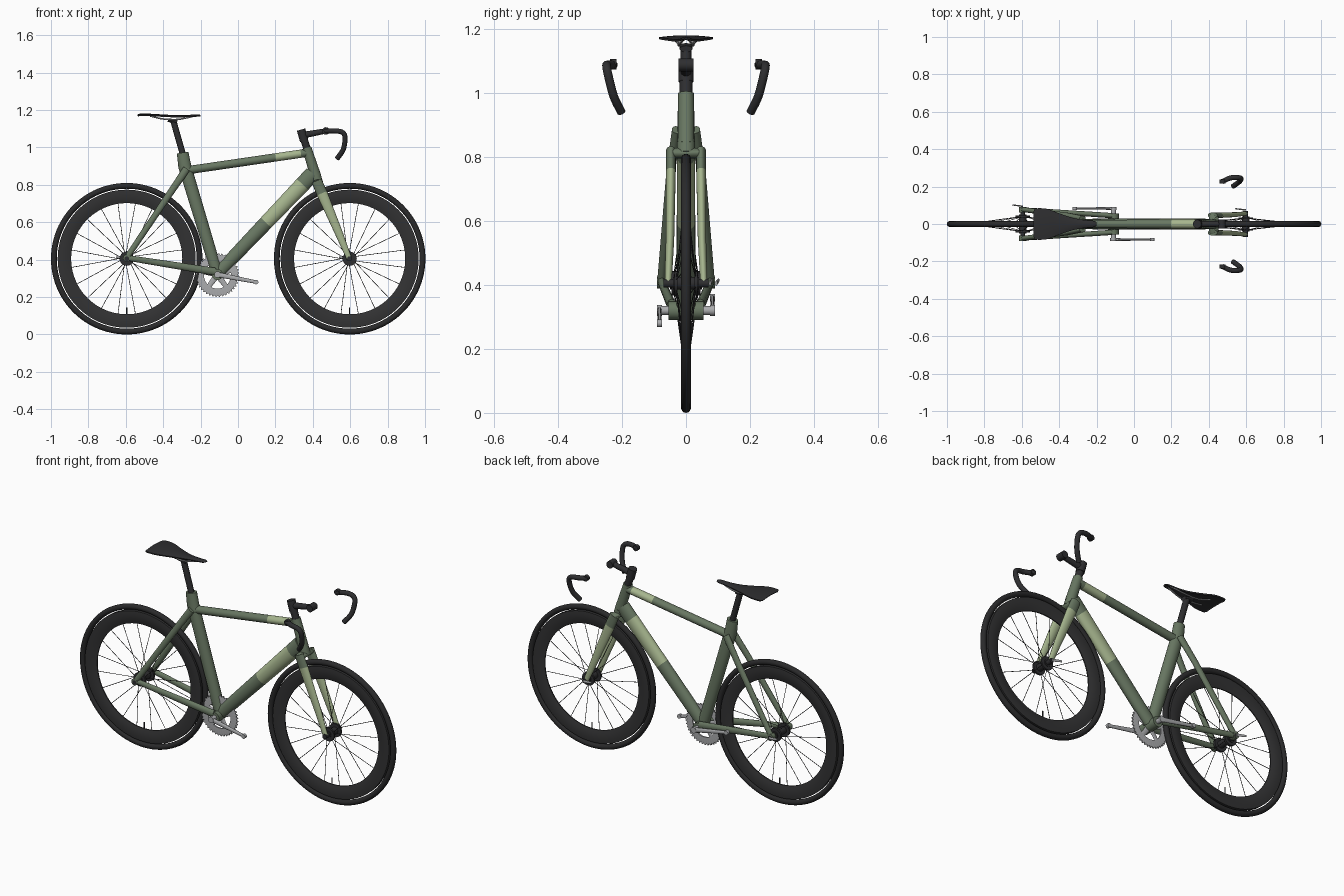
import bpy, bmesh, math
from mathutils import Vector as V

if "Cube" in bpy.data.objects:
    bpy.data.objects.remove(bpy.data.objects["Cube"])


def mat(name, r, g, b):
    m = bpy.data.materials.new(name)
    m.diffuse_color = (*[((c / 255 + 0.055) / 1.055) ** 2.4 for c in (r, g, b)], 1)
    m.use_nodes = True
    m.node_tree.nodes["Principled BSDF"].inputs["Base Color"].default_value = m.diffuse_color
    return m


GREEN = mat("dark green paint", 104, 119, 98)
LIGHT = mat("light green paint", 166, 181, 142)
BLACK = mat("tyre black", 42, 42, 43)
RIM = mat("rim charcoal", 50, 50, 51)
TRIM = mat("trim black", 46, 46, 48)
METAL = mat("grey metal", 172, 173, 175)


def finish(name, bm, mats, angle=40):
    bmesh.ops.recalc_face_normals(bm, faces=bm.faces)
    me = bpy.data.meshes.new(name)
    bm.to_mesh(me)
    bm.free()
    for m in mats:
        me.materials.append(m)
    me.shade_smooth()
    me.set_sharp_from_angle(angle=math.radians(angle))
    ob = bpy.data.objects.new(name, me)
    bpy.context.collection.objects.link(ob)
    return ob


def add_tube(bm, pts, radii, segs=20, idx=None):
    """Loft ellipses (side radius, y radius) along a path."""
    pts = [V(p) for p in pts]
    loops = []
    for i, p in enumerate(pts):
        d = (pts[min(i + 1, len(pts) - 1)] - pts[max(i - 1, 0)]).normalized()
        ref = V((0, 1, 0)) if abs(d.y) < 0.9 else V((1, 0, 0))
        u = (ref - d * ref.dot(d)).normalized()
        w = d.cross(u)
        a, b = radii[i]
        loops.append([bm.verts.new(p + w * a * math.cos(t) + u * b * math.sin(t))
                      for t in (2 * math.pi * k / segs for k in range(segs))])
    for i in range(len(loops) - 1):
        A, B = loops[i], loops[i + 1]
        for k in range(segs):
            n = (k + 1) % segs
            f = bm.faces.new((A[k], A[n], B[n], B[k]))
            f.material_index = idx[i] if idx else 0
    for loop, j in ((loops[0], 0), (loops[-1], -1)):
        f = bm.faces.new(loop)
        f.material_index = idx[j] if idx else 0


def tube(name, pts, radii, mats, segs=20, idx=None):
    if isinstance(radii, (int, float)):
        radii = [(radii, radii)] * len(pts)
    bm = bmesh.new()
    add_tube(bm, pts, radii, segs, idx)
    return finish(name, bm, mats if isinstance(mats, list) else [mats])


def striped(name, p, q, r0, r1, t0, t1):
    """Tapered tube with a light green band between t0 and t1."""
    ts = (0, t0, t1, 1)
    p, q = V(p), V(q)
    rad = [tuple(a + (b - a) * t for a, b in zip(r0, r1)) for t in ts]
    return tube(name, [p.lerp(q, t) for t in ts], rad, [GREEN, LIGHT], 24, (0, 1, 0))


def spline(pts, n=6):
    P = [V(p) for p in pts]
    P = [P[0] * 2 - P[1]] + P + [P[-1] * 2 - P[-2]]
    out = []
    for i in range(1, len(P) - 2):
        a, b, c, d = P[i - 1:i + 3]
        for k in range(n):
            t = k / n
            out.append(0.5 * (2 * b + (c - a) * t + (2 * a - 5 * b + 4 * c - d) * t * t
                              + (3 * b - a - 3 * c + d) * t ** 3))
    return out + [P[-2]]


def lathe(name, c, profile, m, segs=96, tooth=0):
    """Spin a closed (radius, y) profile around the y axis through c."""
    bm = bmesh.new()
    top = max(r for r, y in profile)
    loops = []
    for i in range(segs):
        a = 2 * math.pi * i / segs
        row = []
        for r, y in profile:
            if tooth and r == top and i % 4 < 2:
                r -= tooth
            row.append(bm.verts.new((c[0] + r * math.cos(a), c[1] + y, c[2] + r * math.sin(a))))
        loops.append(row)
    n = len(profile)
    for i in range(segs):
        A, B = loops[i], loops[(i + 1) % segs]
        for k in range(n):
            bm.faces.new((A[k], A[(k + 1) % n], B[(k + 1) % n], B[k]))
    return finish(name, bm, [m])


def axle(name, x, z, y0, y1, r, m):
    return tube(name, [(x, y0, z), (x, y1, z)], r, m, 24)


# Wheels
RW, FW, WZ = -0.595, 0.597, 0.405
for side, x, hw, ex in (("rear", RW, 0.05, 0.09), ("front", FW, 0.04, 0.07)):
    c = (x, 0, WZ)
    lathe(side + "_tyre", c, [(0.3895 + 0.0155 * math.cos(t), 0.0155 * math.sin(t))
                              for t in (2 * math.pi * k / 14 for k in range(14))], BLACK)
    lathe(side + "_rim", c, [(0.369, -0.011), (0.369, 0.011), (0.345, 0.0135), (0.315, 0.009), (0.297, 0.003),
                             (0.297, -0.003), (0.315, -0.009), (0.345, -0.0135)], RIM)
    bm = bmesh.new()
    for i in range(20):
        a = 2 * math.pi * (i + 0.5) / 20
        s = 1 if i % 2 else -1
        b = a + (0.5 if i % 4 < 2 else -0.5) * 0.5
        add_tube(bm, [(x + 0.03 * math.cos(b), s * hw * 0.75, WZ + 0.03 * math.sin(b)),
                      (x + 0.3 * math.cos(a), 0, WZ + 0.3 * math.sin(a))], [(0.0016, 0.0016)] * 2, 6)
    add_tube(bm, [(x, 0, WZ - 0.3), (x, 0, WZ - 0.262)], [(0.003, 0.003)] * 2, 8)
    finish(side + "_spokes", bm, [TRIM])
    axle(side + "_hub", x, WZ, -hw, hw, 0.02, TRIM)
    for s in (-1, 1):
        axle(side + "_hub_flange", x, WZ, s * hw * 0.65, s * hw * 0.9, 0.038, TRIM)
    axle(side + "_axle", x, WZ, -ex, ex, 0.013, TRIM)
    tube(side + "_release_lever", [(x, ex + 0.005, WZ), (x - 0.055, ex + 0.012, WZ + 0.01)],
         [(0.008, 0.004), (0.006, 0.003)], METAL, 12)

# Main frame
BB = V((-0.11, 0, 0.32))
tube("seat_tube", [BB, (-0.285, 0, 0.9), (-0.296, 0, 0.972)], [(0.031, 0.03), (0.035, 0.027), (0.031, 0.025)], GREEN, 24)
striped("top_tube", (-0.27, 0, 0.878), (0.375, 0, 0.972), (0.022, 0.022), (0.022, 0.024), 0.73, 0.94)
striped("down_tube", BB + V((0.01, 0, 0.015)), (0.4, 0, 0.86), (0.034, 0.03), (0.043, 0.028), 0.5, 0.89)
tube("head_tube", [(0.367, 0, 0.998), (0.418, 0, 0.84)], [(0.025, 0.025), (0.029, 0.026)], GREEN, 24)
tube("lower_headset", [(0.416, 0, 0.845), (0.427, 0, 0.81)], 0.028, GREEN, 24)
axle("bottom_bracket", BB.x, BB.z, -0.055, 0.055, 0.029, GREEN)

# Stays and fork, one of each per side
tube("fork_crown", [(0.427, -0.058, 0.808), (0.427, -0.045, 0.812), (0.427, 0.045, 0.812), (0.427, 0.058, 0.808)],
     [(0.01, 0.014), (0.016, 0.025), (0.016, 0.025), (0.01, 0.014)], GREEN)
for s, side in ((-1, "near"), (1, "far")):
    tube(side + "_seat_stay", [(-0.275, s * 0.03, 0.885), (-0.36, s * 0.047, 0.76), (RW, s * 0.077, 0.41)],
         [(0.02, 0.014), (0.018, 0.014), (0.015, 0.013)], GREEN)
    tube(side + "_chain_stay", [(RW, s * 0.077, 0.41), (-0.12, s * 0.045, 0.335)],
         [(0.015, 0.012), (0.021, 0.014)], GREEN)
    axle(side + "_dropout", RW, 0.408, s * 0.062, s * 0.09, 0.019, GREEN)
    tube(side + "_fork_leg", [(0.42, s * 0.047, 0.822), (0.449, s * 0.047, 0.755), (0.54, s * 0.05, 0.54), (FW, s * 0.056, 0.4)],
         [(0.028, 0.015), (0.029, 0.015), (0.021, 0.013), (0.014, 0.011)], [GREEN, LIGHT], 20, (0, 1, 1))

# Seat post, clamp and rails
tube("seat_post", [(-0.294, 0, 0.96), (-0.345, 0, 1.14)], 0.0165, TRIM)
tube("seat_clamp", [(-0.375, 0, 1.146), (-0.325, 0, 1.138)], [(0.01, 0.02)] * 2, TRIM)
for s in (-1, 1):
    tube("seat_rail", spline([(-0.47, s * 0.035, 1.168), (-0.4, s * 0.022, 1.152),
                              (-0.32, s * 0.022, 1.15), (-0.23, s * 0.008, 1.168)]), 0.004, METAL, 8)

# Seat: thin shell lofted from nose to tail (x, half width, height)
stations = spline([(-0.537, 0.068, 1.176), (-0.525, 0.083, 1.18), (-0.465, 0.081, 1.18), (-0.4, 0.057, 1.176),
                   (-0.33, 0.034, 1.173), (-0.27, 0.022, 1.174), (-0.215, 0.017, 1.176), (-0.2, 0.008, 1.174)], 4)
bm = bmesh.new()
rows = []
for x, w, z in stations:
    rows.append([bm.verts.new((x, w * k / 5, z - 0.006 * (k / 5) ** 2)) for k in range(-5, 6)])
for A, B in zip(rows, rows[1:]):
    for k in range(10):
        bm.faces.new((A[k], B[k], B[k + 1], A[k + 1]))
bmesh.ops.recalc_face_normals(bm, faces=bm.faces)
bmesh.ops.solidify(bm, geom=bm.faces[:], thickness=0.007)
finish("seat", bm, [TRIM])

# Stem and drop handlebar ends
tube("steerer_spacers", [(0.37, 0, 0.99), (0.347, 0, 1.06)], 0.02, TRIM)
tube("stem_clamp", [(0.354, 0, 1.035), (0.337, 0, 1.095)], 0.023, TRIM, 24)
tube("stem", [(0.345, 0, 1.065), (0.47, 0, 1.088)], [(0.018, 0.017), (0.014, 0.014)], TRIM)
axle("bar_clamp", 0.47, 1.088, -0.023, 0.023, 0.02, TRIM)
for s in (-1, 1):
    tube("drop_bar", spline([(0.47, s * 0.226, 1.088), (0.515, s * 0.246, 1.088), (0.555, s * 0.248, 1.082),
                             (0.572, s * 0.243, 1.055), (0.563, s * 0.226, 0.99), (0.53, s * 0.202, 0.94)]), 0.0135, TRIM, 16)
    axle("bar_end_collar", 0.474, 1.09, s * 0.217, s * 0.238, 0.016, TRIM)

# Chainring and cranks
lathe("chainring", (BB.x, -0.01, BB.z - 0.003),
      [(0.117, -0.003), (0.117, 0.003), (0.105, 0.004), (0.072, 0.004), (0.072, -0.004), (0.105, -0.004)], METAL, 160, 0.008)
bm = bmesh.new()
for i in range(5):
    a = 2 * math.pi * i / 5 + 0.31
    d = V((math.cos(a), 0, math.sin(a)))
    add_tube(bm, [BB + V((0, -0.01, 0)) + d * 0.02, BB + V((0, -0.01, 0)) + d * 0.08], [(0.016, 0.004), (0.012, 0.004)], 12)
finish("chainring_arms", bm, [METAL])
axle("crank_axle", BB.x, BB.z, -0.088, 0.088, 0.014, METAL)
for s, side in ((1, "near"), (-1, "far")):
    y = -s * 0.083
    tip = (BB.x + s * 0.207, y, BB.z - s * 0.04)
    tube(side + "_crank", [(BB.x, y, BB.z), tip], [(0.014, 0.007), (0.009, 0.006)], METAL, 16)
    axle(side + "_crank_boss", BB.x, BB.z, y - 0.008, y + 0.008, 0.017, METAL)
    axle(side + "_crank_tip", tip[0], tip[2], y - 0.008, y + 0.008, 0.012, METAL)
